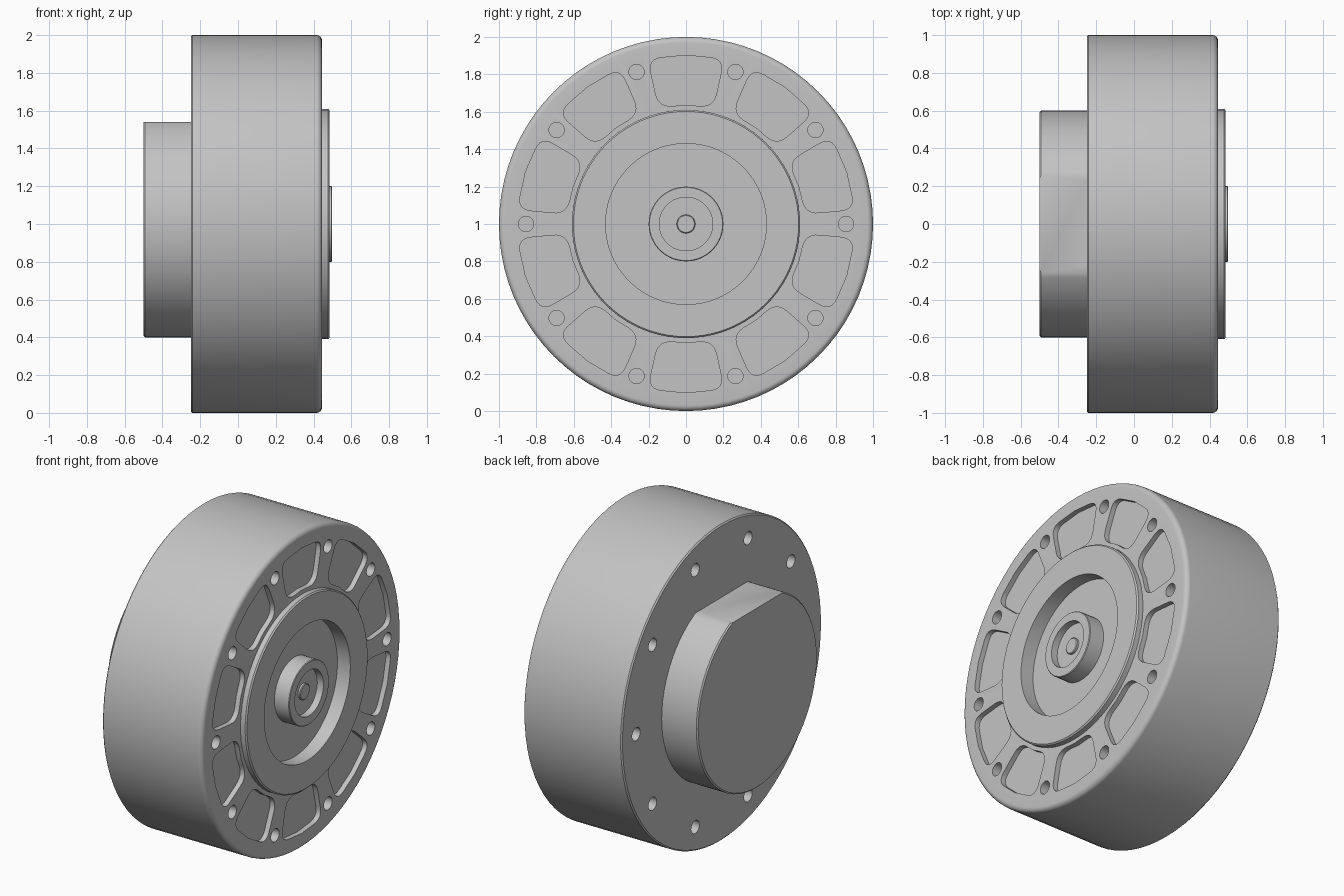
import bpy, bmesh, math
from mathutils import Vector

if "Cube" in bpy.data.objects:
    bpy.data.objects.remove(bpy.data.objects["Cube"])

grey = bpy.data.materials.new("plain grey")
grey.diffuse_color = (0.55, 0.55, 0.55, 1)
grey.use_nodes = True
grey.node_tree.nodes["Principled BSDF"].inputs["Base Color"].default_value = grey.diffuse_color
CZ = 1.0  # height of the axis, which runs along x


def finish(name, bm):
    bmesh.ops.recalc_face_normals(bm, faces=bm.faces[:])
    me = bpy.data.meshes.new(name)
    bm.to_mesh(me)
    bm.free()
    me.materials.append(grey)
    ob = bpy.data.objects.new(name, me)
    bpy.context.collection.objects.link(ob)
    return ob


def smooth(ob):
    bpy.ops.object.select_all(action='DESELECT')
    ob.select_set(True)
    bpy.context.view_layer.objects.active = ob
    bpy.ops.object.shade_smooth_by_angle(angle=math.radians(32))


def lathe(profile, n):
    """Revolve (x, radius) points about the axis."""
    bm = bmesh.new()
    rings = []
    for x, r in profile:
        if r == 0:
            rings.append([bm.verts.new((x, 0, CZ))] * n)
        else:
            rings.append([bm.verts.new((x, r * math.cos(2 * math.pi * i / n),
                                        CZ + r * math.sin(2 * math.pi * i / n))) for i in range(n)])
    for a, b in zip(rings, rings[1:]):
        for i in range(n):
            j = (i + 1) % n
            bm.faces.new(list(dict.fromkeys((a[i], a[j], b[j], b[i]))))
    return bm


def prism(bm, outline, angle, x1, x2):
    """Extrude a (tangent, radius) outline along x at an angle round the axis."""
    c, s = math.cos(angle), math.sin(angle)
    ends = [[bm.verts.new((x, r * c - t * s, CZ + r * s + t * c)) for t, r in outline] for x in (x1, x2)]
    bm.faces.new(ends[0])
    bm.faces.new(ends[1][::-1])
    n = len(outline)
    for i in range(n):
        j = (i + 1) % n
        bm.faces.new((ends[0][i], ends[0][j], ends[1][j], ends[1][i]))


def rounded(points, d, steps=6):
    out = []
    n = len(points)
    for i, p in enumerate(points):
        p, a, b = Vector(p), Vector(points[i - 1]), Vector(points[(i + 1) % n])
        if abs(p.x) < 1e-6:  # middle of an arc edge
            out.append(p)
            continue
        a = p + (a - p).normalized() * d
        b = p + (b - p).normalized() * d
        for k in range(steps + 1):
            t = k / steps
            out.append(a * (1 - t) ** 2 + p * 2 * t * (1 - t) + b * t * t)
    return [tuple(v) for v in out]


# Housing: drum, raised front ring and central recess
fillet = [(0.415 + 0.03 * math.sin(k * math.pi / 12), 0.97 + 0.03 * math.cos(k * math.pi / 12)) for k in range(7)]
housing = finish("housing", lathe(
    [(-0.25, 0), (-0.25, 0.992), (-0.242, 1.0)] + fillet +
    [(0.445, 0.61), (0.477, 0.61), (0.485, 0.602), (0.485, 0.43), (0.395, 0.43), (0.395, 0)], 80))

# Cutters: ten pockets, ten bolt holes on each face
cut = bmesh.new()
pocket = rounded([(-0.147, 0.624), (0, 0.637), (0.147, 0.624), (0.204, 0.882), (0, 0.902), (-0.204, 0.882)], 0.075)
hole = [(0.041 * math.cos(k * math.pi / 10), 0.855 + 0.041 * math.sin(k * math.pi / 10)) for k in range(20)]
for i in range(10):
    a = math.radians(36 * i)
    prism(cut, pocket, a + math.radians(18), 0.413, 0.6)
    prism(cut, hole, a, 0.33, 0.6)
    prism(cut, hole, a, -0.4, -0.13)
cutter = finish("cutter", cut)
cutter.hide_render = True
mod = housing.modifiers.new("cuts", 'BOOLEAN')
mod.operation = 'DIFFERENCE'
mod.solver = 'EXACT'
mod.object = cutter
bpy.context.view_layer.objects.active = housing
bpy.ops.object.modifier_apply(modifier="cuts")
bpy.data.objects.remove(cutter)
smooth(housing)

# Rear boss with a flat on top
bm = lathe([(-0.25, 0), (-0.25, 0.6), (-0.492, 0.6), (-0.5, 0.592), (-0.5, 0)], 64)
bmesh.ops.bisect_plane(bm, geom=bm.verts[:] + bm.edges[:] + bm.faces[:],
                       plane_co=(0, 0, 1.54), plane_no=(0, 0, 1), clear_outer=True)
bmesh.ops.holes_fill(bm, edges=[e for e in bm.edges if e.is_boundary])
smooth(finish("rear_boss", bm))

# Output hub with a shallow bore and centre pin
smooth(finish("hub", lathe(
    [(0.395, 0), (0.395, 0.2), (0.494, 0.2), (0.498, 0.196), (0.498, 0.143), (0.455, 0.143), (0.455, 0)], 40)))
smooth(finish("centre_pin", lathe([(0.455, 0), (0.455, 0.05), (0.466, 0.05), (0.47, 0.045), (0.47, 0)], 24)))
